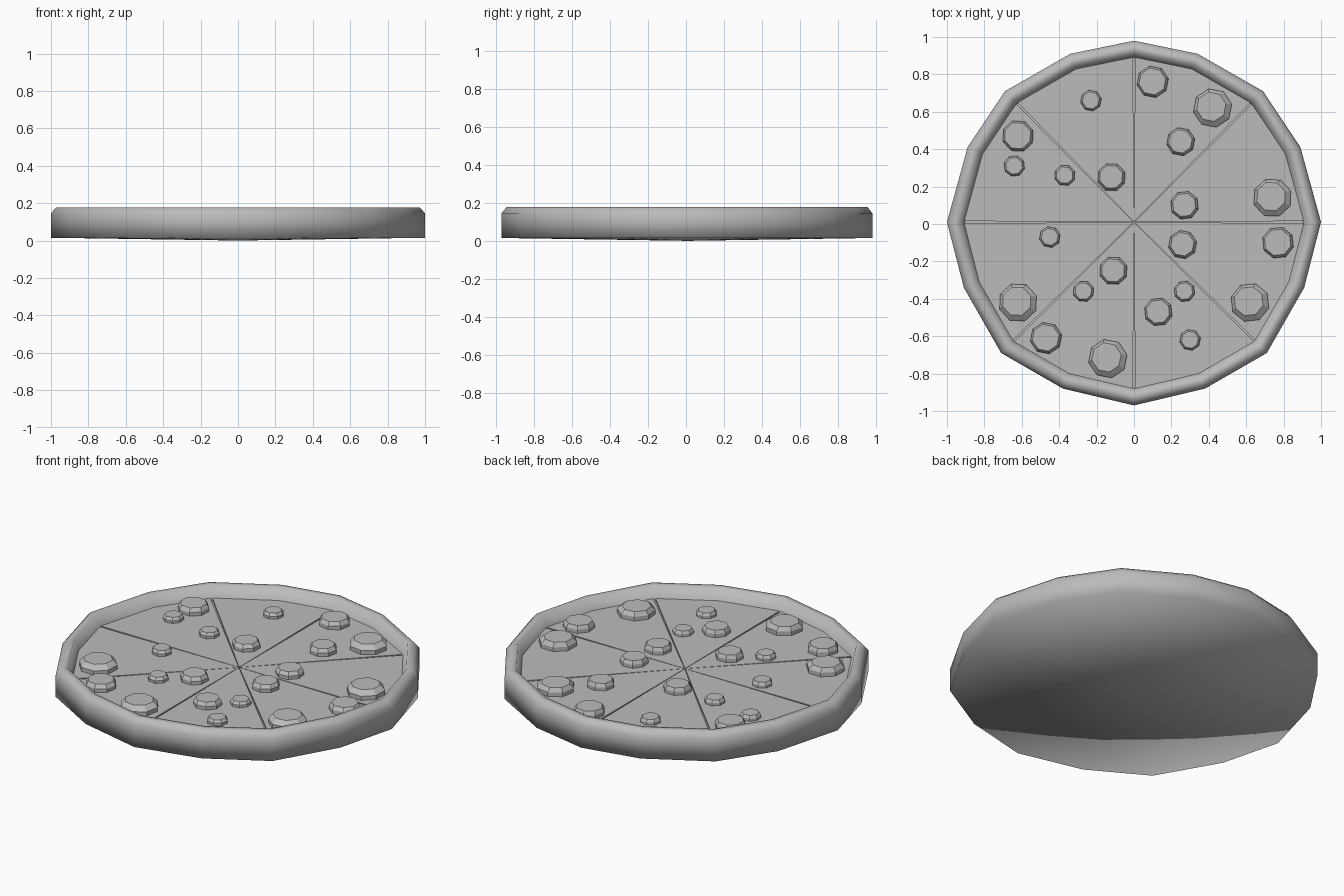
import bpy, bmesh, math
from mathutils import Vector

cube = bpy.data.objects.get("Cube")
if cube:
    bpy.data.objects.remove(cube)

grey = bpy.data.materials.new("plain grey")
grey.use_nodes = True
grey.diffuse_color = (0.5, 0.5, 0.5, 1)
grey.node_tree.nodes["Principled BSDF"].inputs["Base Color"].default_value = (0.5, 0.5, 0.5, 1)

SURFACE = 0.112
CENTRE = Vector((0, 0.01))
# Right half of the sixteen-sided outline, mirrored to close the loop
half = [(0, .98), (.34, .91), (.69, .71), (.89, .41), (1, .01),
        (.91, -.34), (.71, -.69), (.38, -.88), (0, -.97)]
outline = [Vector(p) for p in half + [(-x, y) for x, y in half[-2:0:-1]]]


def scaled(p, s):
    return CENTRE + (p - CENTRE) * s


def finish(bm, name, smooth):
    bmesh.ops.recalc_face_normals(bm, faces=bm.faces)
    for f in bm.faces:
        f.smooth = smooth
    mesh = bpy.data.meshes.new(name)
    bm.to_mesh(mesh)
    bm.free()
    mesh.materials.append(grey)
    ob = bpy.data.objects.new(name, mesh)
    bpy.context.collection.objects.link(ob)
    return ob


def bridge(bm, a, b):
    for i in range(len(a)):
        j = (i + 1) % len(a)
        bm.faces.new((a[i], a[j], b[j], b[i]))


def fan(bm, ring, z):
    tip = bm.verts.new((*CENTRE, z))
    for i in range(len(ring)):
        bm.faces.new((ring[i], ring[(i + 1) % len(ring)], tip))


# Crust: rounded rim, shallow base cone and the floor under the slices
bm = bmesh.new()
profile = [(1, .015), (1, .145), (.972, .178), (.935, .178), (.905, SURFACE - .012)]
rings = [[bm.verts.new((*scaled(p, s), z)) for p in outline] for s, z in profile]
for a, b in zip(rings, rings[1:]):
    bridge(bm, a, b)
fan(bm, rings[0], 0)
floor = [bm.verts.new((*scaled(p, .905), SURFACE - .012)) for p in outline]
fan(bm, floor, SURFACE - .012)
finish(bm, "crust", True)

# Eight slices, parted by grooves that widen toward the rim
for k in range(8):
    a, mid, b = (scaled(outline[(2 * k + i) % 16], .91) for i in range(3))
    along = (b - a).normalized() * .006
    corners = [CENTRE + (mid - CENTRE) * .003, a + along, mid, b - along]
    bm = bmesh.new()
    low, top = ([bm.verts.new((*c, z)) for c in corners] for z in (SURFACE - .012, SURFACE))
    bridge(bm, low, top)
    bm.faces.new(top)
    bm.faces.new(low)
    finish(bm, f"slice_{k + 1}", False)


# Toppings: eight-sided discs with a chamfered top
def topping(name, x, y, r, height, inset, lean, turn):
    bm = bmesh.new()
    levels = []
    for radius, z, shift in ((r, SURFACE - .005, 0), (r, SURFACE + height * .5, 0),
                             (r - inset, SURFACE + height, lean)):
        levels.append([bm.verts.new((x - shift + radius * math.cos(t), y + shift + radius * math.sin(t), z))
                       for t in (turn + i * math.tau / 8 for i in range(8))])
    for a, b in zip(levels, levels[1:]):
        bridge(bm, a, b)
    bm.faces.new(levels[-1])
    bm.faces.new(levels[0])
    finish(bm, name, False)


groups = {
    "large_topping": (.105, .048, .025, .007,
                      [(.42, .62), (.74, .14), (.62, -.42), (-.14, -.72), (-.62, -.42)]),
    "broad_topping": (.086, .042, .013, .002,
                      [(.1, .76), (-.62, .47), (.77, -.1), (-.47, -.61)]),
    "medium_topping": (.077, .04, .013, .002,
                       [(.25, .44), (-.12, .25), (.27, .1), (.26, -.11), (-.11, -.25), (.13, -.47)]),
    "small_topping": (.057, .03, .011, .001,
                      [(-.23, .66), (-.37, .26), (-.64, .31), (-.45, -.07), (-.27, -.36),
                       (.27, -.36), (.3, -.62)]),
}
for name, (r, height, inset, lean, spots) in groups.items():
    for i, (x, y) in enumerate(spots):
        topping(f"{name}_{i + 1}", x, y, r, height, inset, lean, .2 + .15 * (i % 3))
